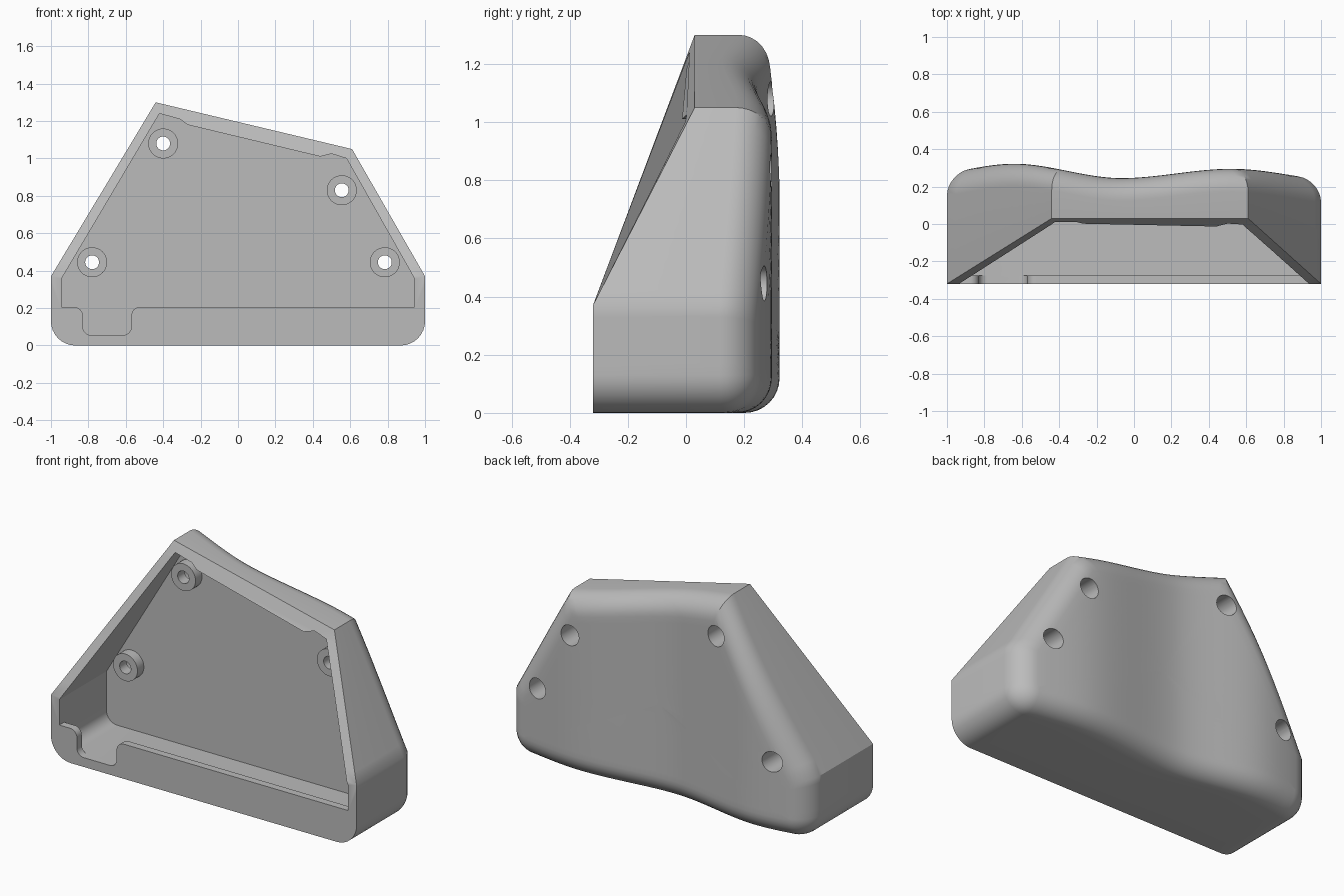
import bpy, bmesh, math
from mathutils import Vector

if "Cube" in bpy.data.objects:
    bpy.data.objects.remove(bpy.data.objects["Cube"])

FRONT, TOP_Y, FLOOR = -0.32, 0.03, 0.12
FILLET, CORNER = 0.12, 0.13
SLOPE, EDGE = 12, 24

grey = bpy.data.materials.new("plain grey")
grey.use_nodes = True
grey.diffuse_color = (0.5, 0.5, 0.5, 1)
grey.node_tree.nodes["Principled BSDF"].inputs["Base Color"].default_value = (0.5, 0.5, 0.5, 1)


def make_object(name, bm):
    bmesh.ops.recalc_face_normals(bm, faces=bm.faces)
    mesh = bpy.data.meshes.new(name)
    bm.to_mesh(mesh)
    bm.free()
    mesh.materials.append(grey)
    obj = bpy.data.objects.new(name, mesh)
    bpy.context.collection.objects.link(obj)
    return obj


def arc(prev, p, nxt, r, n=8):
    """Circular rounding of corner p, as a rational quadratic curve."""
    u, v = (prev - p).normalized(), (nxt - p).normalized()
    half = u.angle(v) / 2
    a, b, w = p + u * r / math.tan(half), p + v * r / math.tan(half), math.sin(half)
    pts = []
    for i in range(n + 1):
        t = i / n
        k = ((1 - t) ** 2, 2 * w * t * (1 - t), t * t)
        pts.append((a * k[0] + p * k[1] + b * k[2]) / sum(k))
    return pts


def rounded(corners):
    """Outline from (x, z, radius) corners."""
    pts, n = [Vector(c[:2]) for c in corners], len(corners)
    out = []
    for i, c in enumerate(corners):
        out += arc(pts[i - 1], pts[i], pts[(i + 1) % n], c[2]) if c[2] else [pts[i]]
    return out


def prism(name, outline, y0, y1):
    bm = bmesh.new()
    face = bm.faces.new([bm.verts.new((p.x, y0, p.y)) for p in outline])
    new = bmesh.ops.extrude_face_region(bm, geom=[face])["geom"]
    bmesh.ops.translate(bm, vec=(0, y1 - y0, 0),
                        verts=[g for g in new if isinstance(g, bmesh.types.BMVert)])
    return make_object(name, bm)


def disc(name, x, z, r, y0, y1):
    ring = [Vector((x + r * math.cos(i * math.tau / 40), z + r * math.sin(i * math.tau / 40)))
            for i in range(40)]
    return prism(name, ring, y0, y1)


def combine(body, other, operation):
    mod = body.modifiers.new(other.name, "BOOLEAN")
    mod.operation, mod.object, mod.solver = operation, other, "EXACT"
    bpy.context.view_layer.objects.active = body
    bpy.ops.object.modifier_apply(modifier=mod.name)
    bpy.data.objects.remove(other)


# Back surface: smooth wave across the width
WAVE = [(-1.2, 0.25), (-0.64, 0.322), (-0.07, 0.245), (0.52, 0.295), (1.2, 0.22)]


def back_y(x):
    for (x0, y0), (x1, y1) in zip(WAVE, WAVE[1:]):
        if x <= x1:
            t = (x - x0) / (x1 - x0)
            return y0 + (y1 - y0) * t * t * (3 - 2 * t)


# Body outline, counter-clockwise from the right-hand shoulder
BASE = [Vector(p) for p in ((1, 0.37), (0.61, 1.05), (-0.44, 1.3), (-1, 0.37), (-1, 0), (1, 0))]


def ring(inset):
    """Outline moved inwards, always with the same number of points."""
    n, pts = len(BASE), []
    for i, p in enumerate(BASE):
        a, b = (p - BASE[i - 1]).normalized(), (BASE[(i + 1) % n] - p).normalized()
        na, nb = Vector((-a.y, a.x)), Vector((-b.y, b.x))
        pts.append(p + (na + nb) * inset / (1 + na.dot(nb)))
    left = arc(pts[3], pts[4], pts[5], CORNER - inset)
    right = arc(pts[4], pts[5], pts[0], CORNER - inset)
    out = []
    for a, b, count in ((pts[0], pts[1], SLOPE), (pts[1], pts[2], EDGE), (pts[2], pts[3], SLOPE),
                        (pts[3], left[0], 6)):
        out += [a.lerp(b, i / count) for i in range(count)]
    out += left
    out += [left[-1].lerp(right[0], i / 40) for i in range(1, 40)]
    out += right
    return out + [right[-1].lerp(pts[0], i / 6) for i in range(1, 6)]


def front_y(i):
    rise = min(i, SLOPE, max(0, 2 * SLOPE + EDGE - i))
    return FRONT + (TOP_Y - FRONT) * rise / SLOPE


bm = bmesh.new()
outer = ring(0)
rows = [[bm.verts.new((p.x, front_y(i), p.y)) for i, p in enumerate(outer)]]
for s in range(9):
    angle = s / 8 * math.pi / 2
    rows.append([bm.verts.new((p.x, back_y(p.x) - FILLET * (1 - math.sin(angle)), p.y))
                 for p in ring(FILLET * (1 - math.cos(angle)))])
centre = Vector((0, 0.55))
for s in range(1, 14):
    pts = [centre.lerp(p, 1 - s / 14) for p in ring(FILLET)]
    rows.append([bm.verts.new((p.x, back_y(p.x), p.y)) for p in pts])
count = len(outer)
for a, b in zip(rows, rows[1:]):
    for i in range(count):
        j = (i + 1) % count
        bm.faces.new((a[i], a[j], b[j], b[i]))
tip = bm.verts.new((0, back_y(0), centre.y))
for i in range(count):
    bm.faces.new((rows[-1][i], rows[-1][(i + 1) % count], tip))

# Front: upright lower face, sloping strips above
rim, end = rows[0], 2 * SLOPE + EDGE
bm.faces.new(rim[end:] + [rim[0]])
for k in range(SLOPE - 1):
    bm.faces.new((rim[k], rim[k + 1], rim[end - k - 1], rim[end - k]))
bm.faces.new(rim[SLOPE - 1:end - SLOPE + 2])
body = make_object("housing_shell", bm)

# Inside pocket and the front opening with its cable notch
upper = [(0.945, 0.355, 0), (0.58, 1.0, 0), (0.5, 1.025, 0), (0.44, 1.01, 0),
         (-0.27, 1.18, 0), (-0.31, 1.21, 0), (-0.42, 1.24, 0), (-0.945, 0.355, 0)]
pocket = [(-0.945, 0.055, 0.07), (0.945, 0.055, 0.07)] + upper
opening = [(-0.945, 0.205, 0), (-0.83, 0.205, 0.045), (-0.83, 0.055, 0.045),
           (-0.57, 0.055, 0.045), (-0.57, 0.205, 0.045), (0.945, 0.205, 0)] + upper
combine(body, prism("pocket_cutter", rounded(pocket), -0.275, FLOOR), "DIFFERENCE")
combine(body, prism("opening_cutter", rounded(opening), -0.5, FLOOR), "DIFFERENCE")

# Screw bosses with through holes and wide bores from the back
for x, z in ((-0.4, 1.08), (0.555, 0.83), (-0.78, 0.445), (0.785, 0.445)):
    combine(body, disc("screw_boss", x, z, 0.08, 0.06, FLOOR + 0.03), "UNION")
    combine(body, disc("screw_hole", x, z, 0.037, 0, 0.5), "DIFFERENCE")
    combine(body, disc("back_bore", x, z, 0.06, FLOOR + 0.005, 0.5), "DIFFERENCE")

bpy.ops.object.select_all(action="DESELECT")
body.select_set(True)
bpy.context.view_layer.objects.active = body
bpy.ops.object.shade_smooth_by_angle(angle=math.radians(30))
